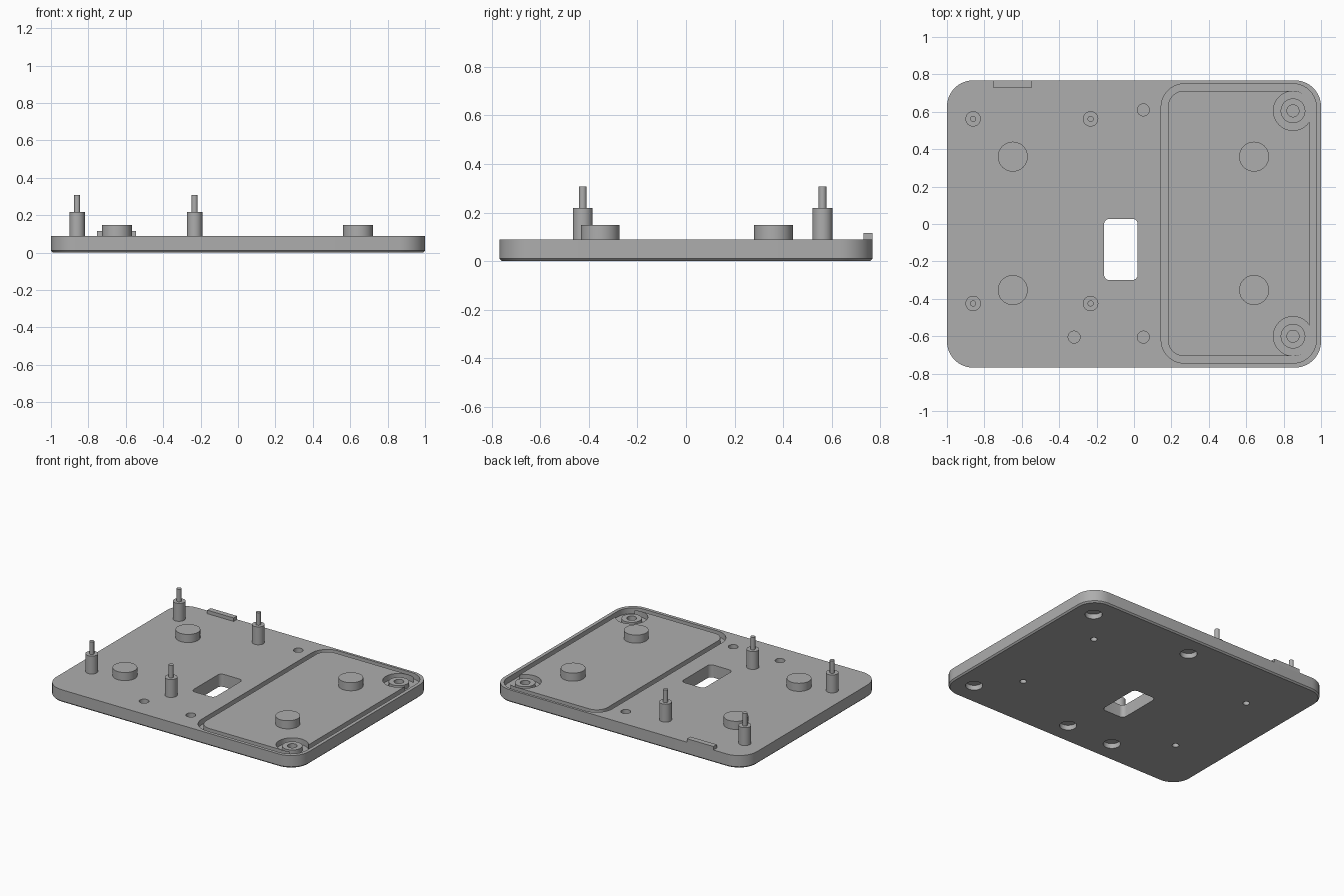
import bpy, bmesh
from math import sin, cos, pi

if "Cube" in bpy.data.objects:
    bpy.data.objects.remove(bpy.data.objects["Cube"], do_unlink=True)

grey = bpy.data.materials.new("plain grey")
grey.use_nodes = True
COLOUR = (0.42, 0.42, 0.42, 1)
grey.diffuse_color = COLOUR
grey.node_tree.nodes["Principled BSDF"].inputs["Base Color"].default_value = COLOUR

TOP = 0.09


def rounded_rect(x0, x1, y0, y1, r, z, steps=10):
    """Loop of points round a rectangle with quarter-circle corners."""
    centres = [(x1 - r, y1 - r), (x0 + r, y1 - r), (x0 + r, y0 + r), (x1 - r, y0 + r)]
    return [(cx + r * cos(a), cy + r * sin(a), z)
            for q, (cx, cy) in enumerate(centres)
            for a in [(q + i / steps) * pi / 2 for i in range(steps + 1)]]


def circle(x, y, r, z, n=40):
    return [(x + r * cos(2 * pi * i / n), y + r * sin(2 * pi * i / n), z) for i in range(n)]


def skin(name, loops, closed=False):
    """Join loops into a solid, capped at the ends or closed into a ring."""
    bm = bmesh.new()
    rows = [[bm.verts.new(p) for p in loop] for loop in loops]
    n = len(rows[0])
    pairs = list(zip(rows, rows[1:]))
    if closed:
        pairs.append((rows[-1], rows[0]))
    else:
        bm.faces.new(rows[0])
        bm.faces.new(rows[-1])
    for a, b in pairs:
        for i in range(n):
            j = (i + 1) % n
            bm.faces.new((a[i], a[j], b[j], b[i]))
    bmesh.ops.recalc_face_normals(bm, faces=bm.faces)
    mesh = bpy.data.meshes.new(name)
    bm.to_mesh(mesh)
    bm.free()
    mesh.materials.append(grey)
    obj = bpy.data.objects.new(name, mesh)
    bpy.context.collection.objects.link(obj)
    return obj


def lathe(name, x, y, profile, closed=False):
    return skin(name, [circle(x, y, r, z) for r, z in profile], closed)


def activate(obj):
    bpy.ops.object.select_all(action='DESELECT')
    obj.select_set(True)
    bpy.context.view_layer.objects.active = obj


def cut(obj, cutter):
    cutter.hide_render = True
    mod = obj.modifiers.new("cut", 'BOOLEAN')
    mod.operation = 'DIFFERENCE'
    mod.solver = 'EXACT'
    mod.object = cutter
    activate(obj)
    bpy.ops.object.modifier_apply(modifier=mod.name)
    bpy.data.objects.remove(cutter, do_unlink=True)


# Base plate with a chamfered lower edge
C = 0.01
plate = skin("base_plate", [
    rounded_rect(-1 + C, 1 - C, -0.768 + C, 0.768 - C, 0.14 - C, 0),
    rounded_rect(-1, 1, -0.768, 0.768, 0.14, C),
    rounded_rect(-1, 1, -0.768, 0.768, 0.14, TOP)])

# Window through the plate
cut(plate, skin("window_cutter", [
    rounded_rect(-0.16, 0.02, -0.3, 0.028, 0.03, z) for z in (-0.1, 0.2)]))

# Seal groove round the right-hand bay
FLOOR = 0.05
outer = (0.145, 0.975, -0.744, 0.75, 0.125)
inner = (0.182, 0.938, -0.706, 0.712, 0.085)
cut(plate, skin("groove_cutter", [
    rounded_rect(*rect, z) for rect, z in
    ((outer, FLOOR), (outer, 0.2), (inner, 0.2), (inner, FLOOR))], closed=True))

# Round recesses for the two corner bosses
bosses = [(0.85, 0.605), (0.85, -0.6)]
for x, y in bosses:
    cut(plate, lathe("recess_cutter", x, y, [(0.105, FLOOR), (0.105, 0.2)]))

# Blind screw holes above, wider counterbores below
for x, y in bosses + [(0.05, 0.61), (0.05, -0.605), (-0.32, -0.605)]:
    cut(plate, lathe("hole_cutter", x, y, [(0.032, 0.04), (0.032, 0.2)]))
    cut(plate, lathe("counterbore_cutter", x, y, [(0.056, -0.1), (0.056, 0.035)]))

# Small blind holes beneath the pads
pads = [(x, y) for x in (-0.648, 0.642) for y in (0.36, -0.353)]
for x, y in pads:
    cut(plate, lathe("pad_hole_cutter", x, y, [(0.022, -0.1), (0.022, 0.07)]))

parts = [plate]

# Corner bosses
for x, y in bosses:
    parts.append(lathe("screw_boss", x, y, [
        (0.066, FLOOR - 0.002), (0.066, 0.082), (0.032, 0.082), (0.032, FLOOR - 0.002)], True))

# Round pads
for x, y in pads:
    parts.append(lathe("round_pad", x, y, [(0.08, TOP - 0.005), (0.08, 0.148)]))

# Standoffs with locating pins
for x in (-0.86, -0.232):
    for y in (0.562, -0.425):
        parts.append(lathe("standoff", x, y, [
            (0.041, TOP - 0.005), (0.041, 0.218), (0.016, 0.218), (0.016, 0.307)]))

# Rear tab
parts.append(skin("rear_tab", [
    [(-0.755, 0.73, z), (-0.545, 0.73, z), (-0.545, 0.768, z), (-0.755, 0.768, z)]
    for z in (TOP - 0.005, 0.115)]))

for obj in parts:
    activate(obj)
    bpy.ops.object.shade_smooth_by_angle(angle=pi / 6)
